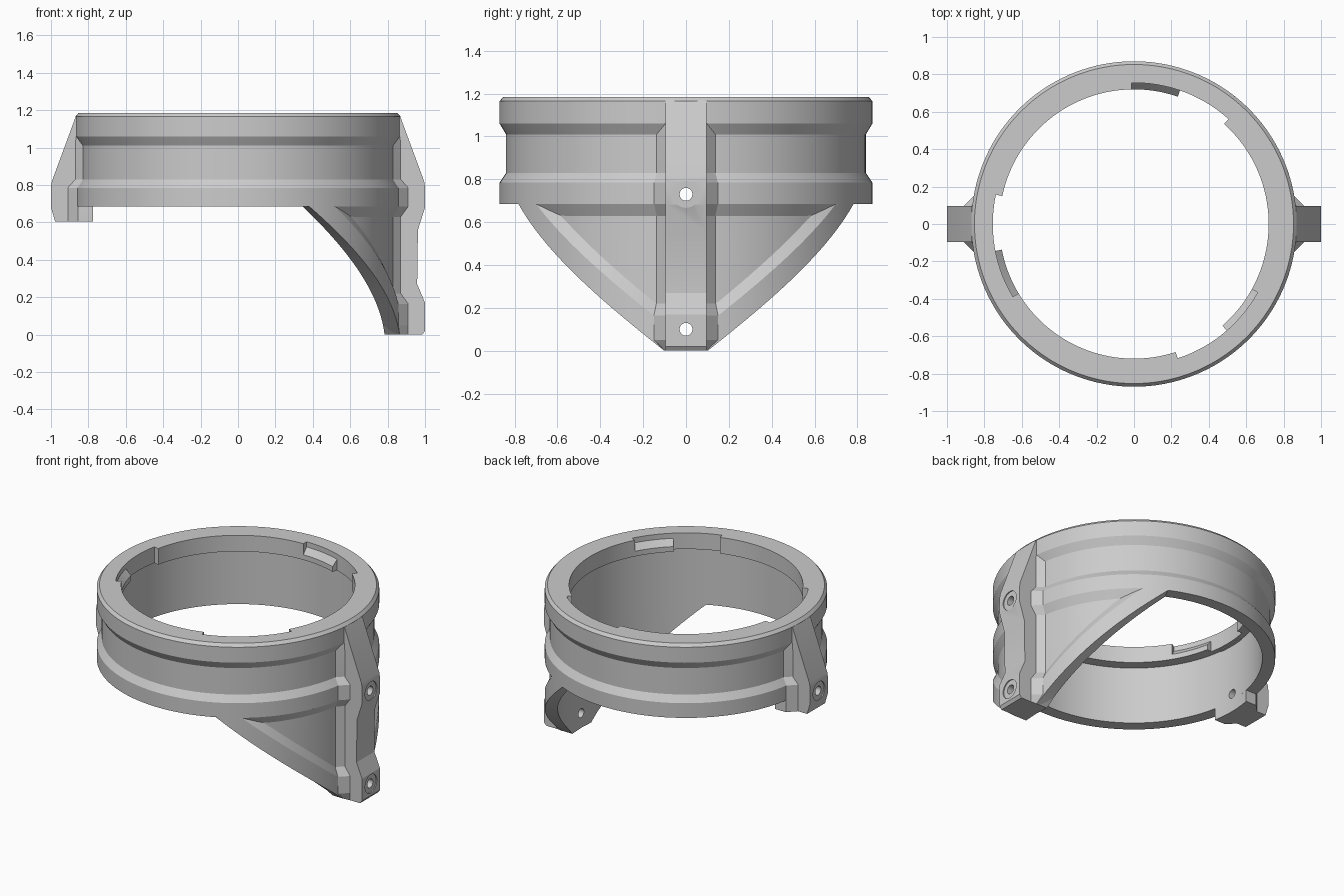
import bpy, bmesh
from math import sin, cos, radians, pi
from mathutils import Matrix

if "Cube" in bpy.data.objects:
    bpy.data.objects.remove(bpy.data.objects["Cube"])


def finish(name, bm):
    bmesh.ops.remove_doubles(bm, verts=bm.verts, dist=1e-5)
    bmesh.ops.dissolve_degenerate(bm, dist=1e-5, edges=bm.edges)
    bmesh.ops.recalc_face_normals(bm, faces=bm.faces)
    me = bpy.data.meshes.new(name)
    bm.to_mesh(me)
    bm.free()
    ob = bpy.data.objects.new(name, me)
    bpy.context.collection.objects.link(ob)
    return ob


def loft(name, sections, closed=False):
    """Skin a list of equal-length closed sections; cap the ends if open."""
    bm = bmesh.new()
    rows = [[bm.verts.new(p) for p in s] for s in sections]
    n = len(rows[0])
    pairs = list(zip(rows, rows[1:])) + ([(rows[-1], rows[0])] if closed else [])
    for a, b in pairs:
        for i in range(n):
            j = (i + 1) % n
            bm.faces.new((a[i], a[j], b[j], b[i]))
    if not closed:
        bm.faces.new(rows[0])
        bm.faces.new(rows[-1])
    return finish(name, bm)


def polar(profile, deg):
    a = radians(deg)
    return [(r * cos(a), r * sin(a), z) for r, z in profile]


# Ring: flanged outside, inner lip with three bayonet notches and ramps
TOP, BOT, R, RG, RI = 1.185, 0.685, 0.87, 0.84, 0.79
outer = [(RI, BOT), (R, BOT), (R, 0.785), (RG, 0.83), (RG, 1.01),
         (R, 1.06), (R, 1.165), (0.853, TOP)]
lips = {
    "plain": [(0.72, TOP), (0.72, 1.15), (0.72, 1.11), (0.72, 1.075)],
    "notch": [(0.755, TOP), (0.755, 1.15), (0.755, 1.11), (0.755, 1.075)],
    "ledge": [(0.755, TOP), (0.755, 1.15), (0.72, 1.11), (0.72, 1.075)],
}
sections = []
for k in range(3):
    base = 48 + 120 * k
    for kind, a0, a1, n in (("notch", 0, 23, 10), ("ledge", 23, 43, 8), ("plain", 43, 120, 30)):
        for i in range(n + 1):
            ang = base + a0 + (a1 - a0) * i / n
            sections.append(polar(outer + lips[kind] + [(RI, 1.075)], ang))
ring = loft("clamp_ring", sections, closed=True)

# Pointed skirt below the ring, with a recessed panel inside a raised rim
sections = []
angles = sorted(set([-6.7, 6.7, 0] + [s * (6.7 + 57.3 * i / 32) for i in range(33) for s in (-1, 1)]))
for t in angles:
    zl = max(0, (abs(t) - 6.7) / 57.3 * BOT)
    a = min(zl + 0.125, BOT)
    if a + 0.06 <= 0.63:
        p, q = (RG, a + 0.06), (RG, 0.63)
    else:
        z = a + (BOT - a) * 0.06 / 0.115
        p = q = (R - 0.03 * (z - a) / 0.06, z)
    sections.append(polar([(RI, zl), (R, zl), (R, a), p, q, (R, BOT), (RI, BOT)], t))
skirt = loft("pointed_skirt", sections)


# Mounting lugs and their flared cheeks
def lug(name, s, profile):
    return loft(name, [[(s * x, y, z) for x, z in profile] for y in (-0.096, 0.096)])


def cheek(name, s, rows):
    return loft(name, [[(s * x, y, z) for x, y in
                        ((0.77, -yb), (xb, -yb), (xo, -0.096), (xo, 0.096), (xb, yb), (0.77, yb))]
                       for z, xo, xb, yb in rows])


upper = [(0.77, 1.165), (0.868, 1.165), (0.995, 0.82), (1.0, 0.79), (1.0, 0.68)]
long_lug = lug("long_lug", 1, upper + [(0.962, 0.56), (0.958, 0.27), (1.0, 0.17),
                                       (1.0, 0.02), (0.985, 0), (0.77, 0)])
short_lug = lug("short_lug", -1, upper + [(0.978, 0.605), (0.77, 0.605)])
groove = [(1.06, 0.866, 0.86, 0.1), (1.01, 0.87, 0.826, 0.14),
          (0.83, 0.87, 0.826, 0.14), (0.785, 0.91, 0.856, 0.15)]
long_cheek = cheek("long_lug_cheeks", 1, groove + [
    (0.685, 0.91, 0.856, 0.15), (0.63, 0.87, 0.826, 0.14), (0.22, 0.87, 0.826, 0.14),
    (0.165, 0.91, 0.856, 0.15), (0.05, 0.91, 0.856, 0.15), (0.0, 0.91, 0.86, 0.1)])
short_cheek = cheek("short_lug_cheeks", -1, groove + [(0.605, 0.91, 0.856, 0.15)])


# Cutters: bore, screw holes and spot faces
def cylinder(name, r, depth, matrix, seg):
    bm = bmesh.new()
    bmesh.ops.create_cone(bm, cap_ends=True, segments=seg, radius1=r, radius2=r,
                          depth=depth, matrix=matrix)
    ob = finish(name, bm)
    ob.hide_render = True
    return ob


def cut(ob, cutter):
    m = ob.modifiers.new("cut", "BOOLEAN")
    m.operation, m.solver, m.object = "DIFFERENCE", "EXACT", cutter
    bpy.context.view_layer.objects.active = ob
    bpy.ops.object.modifier_apply(modifier=m.name)


cutters = []
bore = cylinder("bore_cutter", RI, 2.07, Matrix.Translation((0, 0, 0.035)), 144)
cutters.append(bore)
for ob in (long_lug, short_lug, long_cheek, short_cheek):
    cut(ob, bore)
for s, z, parts in ((1, 0.73, (ring, long_lug, long_cheek)),
                    (-1, 0.73, (ring, short_lug, short_cheek)),
                    (1, 0.1, (skirt, long_lug, long_cheek))):
    turn = Matrix.Rotation(pi / 2, 4, 'Y')
    hole = cylinder("hole_cutter", 0.03, 0.6, Matrix.Translation((s * 0.88, 0, z)) @ turn, 24)
    spot = cylinder("spot_cutter", 0.063, 0.1, Matrix.Translation((s * 1.043, 0, z)) @ turn, 32)
    cutters += [hole, spot]
    for ob in parts:
        cut(ob, hole)
    cut(parts[1], spot)
for c in cutters:
    bpy.data.objects.remove(c)

# Smooth the round walls, keep the edges crisp
for ob in (ring, skirt, long_lug, short_lug, long_cheek, short_cheek):
    bpy.ops.object.select_all(action='DESELECT')
    ob.select_set(True)
    bpy.context.view_layer.objects.active = ob
    bpy.ops.object.shade_smooth_by_angle(angle=radians(20))
